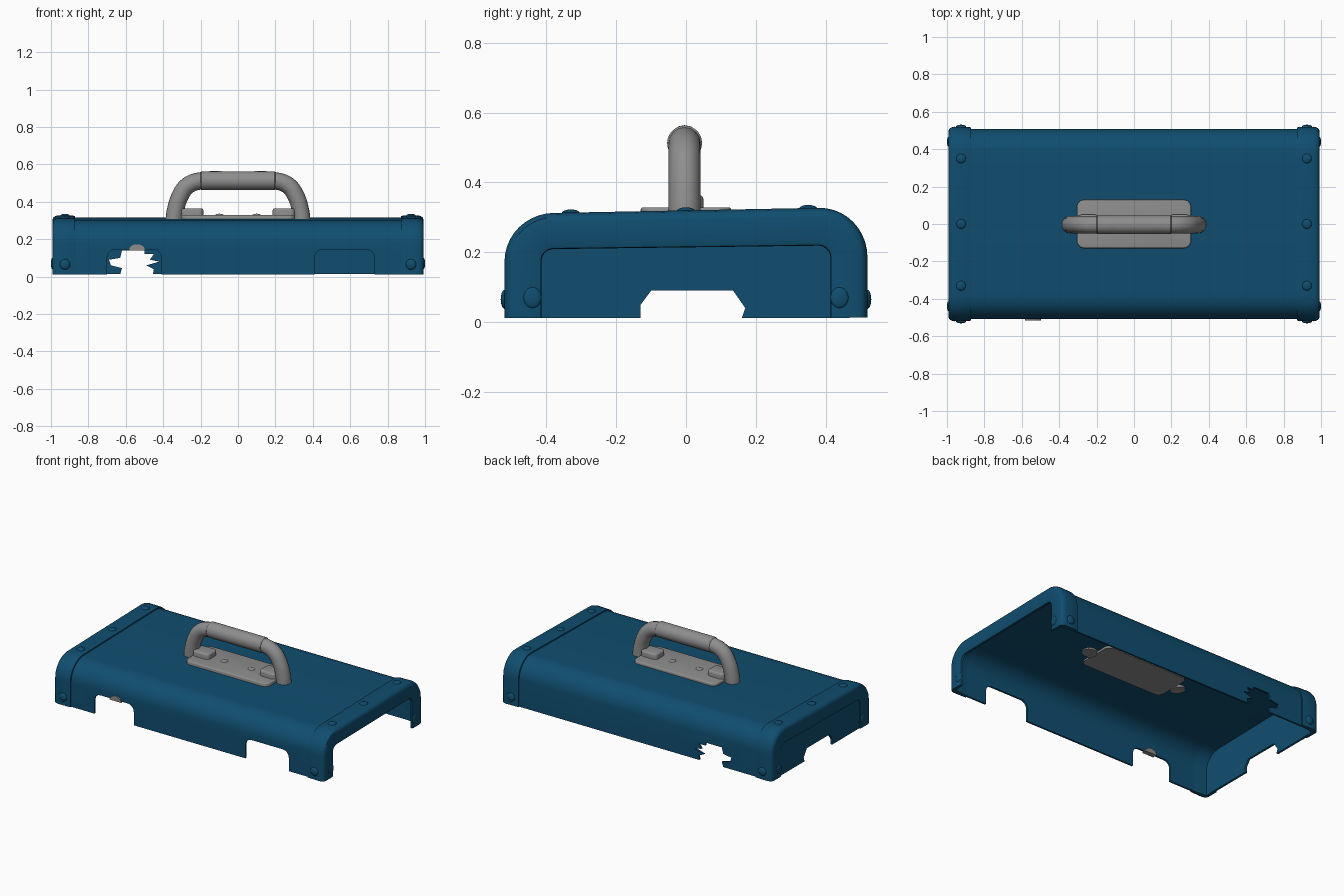
import bpy, bmesh, math
from mathutils import Vector

cube = bpy.data.objects.get("Cube")
if cube:
    bpy.data.objects.remove(cube, do_unlink=True)


def material(name, rgb):
    m = bpy.data.materials.new(name)
    m.use_nodes = True
    m.diffuse_color = (*rgb, 1)
    m.node_tree.nodes["Principled BSDF"].inputs["Base Color"].default_value = (*rgb, 1)
    return m


BLUE = material("deep blue", (0.005, 0.075, 0.16))
GREY = material("mid grey", (0.27, 0.27, 0.27))


def finish(ob, mat=None, angle=35):
    """Assign the colour and smooth everything but sharp edges."""
    if mat:
        ob.data.materials.clear()
        ob.data.materials.append(mat)
    bpy.ops.object.select_all(action="DESELECT")
    ob.select_set(True)
    bpy.context.view_layer.objects.active = ob
    bpy.ops.object.shade_smooth_by_angle(angle=math.radians(angle))
    return ob


def from_bmesh(name, bm, mat=None):
    bmesh.ops.recalc_face_normals(bm, faces=bm.faces)
    me = bpy.data.meshes.new(name)
    bm.to_mesh(me)
    bm.free()
    ob = bpy.data.objects.new(name, me)
    bpy.context.collection.objects.link(ob)
    return finish(ob, mat)


def arch(d, bottom=0.012, steps=10):
    """Rounded arch in (y, z), inset by d, with a slight rise to the back."""
    w, top, r = 0.52 - d, 0.32 - d, max(0.14 - d, 0.035)
    pts = [(-w, bottom)]
    for side, start in ((-1, math.pi), (1, math.pi / 2)):
        for i in range(steps + 1):
            a = start - i * math.pi / 2 / steps
            pts.append((side * (w - r) + r * math.cos(a), top - r + r * math.sin(a)))
    pts.append((w, bottom))
    return [(y, z * (1 + 0.06 * y)) for y, z in pts]


def loft(name, sections, mat):
    """Closed loop of (x, inset) sections swept around the arch."""
    bm = bmesh.new()
    rings = [[bm.verts.new((x, y, z)) for y, z in arch(d)] for x, d in sections]
    n = len(rings[0])
    for k, a in enumerate(rings):
        b = rings[(k + 1) % len(rings)]
        for i in range(n - 1):
            bm.faces.new((a[i], a[i + 1], b[i + 1], b[i]))
    bm.faces.new([r[0] for r in rings])
    bm.faces.new([r[-1] for r in rings])
    return from_bmesh(name, bm, mat)


def prism(name, pts, axis, lo, hi, mat=None):
    """Extrude a flat outline along the x or y axis."""
    bm = bmesh.new()
    place = (lambda p: (lo, p[0], p[1])) if axis == "x" else (lambda p: (p[0], lo, p[1]))
    face = bm.faces.new([bm.verts.new(place(p)) for p in pts])
    ext = bmesh.ops.extrude_face_region(bm, geom=[face])["geom"]
    move = Vector((hi - lo, 0, 0)) if axis == "x" else Vector((0, hi - lo, 0))
    bmesh.ops.translate(bm, vec=move, verts=[v for v in ext if isinstance(v, bmesh.types.BMVert)])
    return from_bmesh(name, bm, mat)


def box(name, size, loc, mat=None, along=2, corner=0.0, soft=0.0):
    """Box with its corners rounded along one axis, then softened edges."""
    bm = bmesh.new()
    bmesh.ops.create_cube(bm, size=1)
    for v in bm.verts:
        v.co = Vector(c * s + l for c, s, l in zip(v.co, size, loc))
    edges = [e for e in bm.edges
             if abs((e.verts[0].co - e.verts[1].co).normalized()[along]) > 0.9]
    bmesh.ops.bevel(bm, geom=edges, offset=corner, segments=6, profile=0.5, affect="EDGES")
    if soft:
        top = max(v.co.z for v in bm.verts)
        rim = [e for e in bm.edges if all(v.co.z > top - 1e-5 for v in e.verts)]
        bmesh.ops.bevel(bm, geom=rim, offset=soft, segments=3, profile=0.5, affect="EDGES")
    return from_bmesh(name, bm, mat)


def dome(name, loc, scale, mat):
    bm = bmesh.new()
    bmesh.ops.create_uvsphere(bm, u_segments=16, v_segments=10, radius=1)
    for v in bm.verts:
        v.co = Vector(c * s + l for c, s, l in zip(v.co, scale, loc))
    return from_bmesh(name, bm, mat)


def cut(ob, cutter):
    cutter.hide_render = True
    mod = ob.modifiers.new("cut", "BOOLEAN")
    mod.operation, mod.solver, mod.object = "DIFFERENCE", "EXACT", cutter
    bpy.context.view_layer.objects.active = ob
    bpy.ops.object.modifier_apply(modifier=mod.name)
    bpy.data.objects.remove(cutter, do_unlink=True)


# Thin lid, open underneath
lid = loft("lid_shell", [(-0.975, 0.011), (0.975, 0.011), (0.975, 0.023), (-0.975, 0.023)], BLUE)

# Two rounded latch openings at the front, a ragged break at the back
for x, width in ((-0.555, 0.29), (0.57, 0.32)):
    cut(lid, box("latch_cutter", (width, 0.2, 0.2), (x, -0.5, 0.045), along=1, corner=0.045))
ragged = [(-0.64, -0.02), (-0.62, 0.045), (-0.68, 0.06), (-0.69, 0.09), (-0.63, 0.1),
          (-0.62, 0.14), (-0.5, 0.14), (-0.5, 0.12), (-0.45, 0.12), (-0.47, 0.09),
          (-0.42, 0.08), (-0.49, 0.06), (-0.45, 0.04), (-0.46, -0.02)]
cut(lid, prism("break_cutter", ragged, "y", 0.4, 0.6))
finish(lid)

# Raised end frames with an inward lip
section = [(0.87, 0.012), (0.872, 0.004), (0.88, 0.002), (0.96, 0.0), (0.978, 0.004),
           (0.989, 0.013), (0.993, 0.027), (0.993, 0.095), (0.99, 0.104), (0.978, 0.106),
           (0.972, 0.03), (0.87, 0.022)]
for s, side in ((1, "left"), (-1, "right")):
    loft(side + "_end_frame", [(s * x, d) for x, d in section], BLUE)
    # Rivets on the frame top, sides and end
    for y in (-0.33, 0, 0.35):
        dome(side + "_top_rivet", (s * 0.925, y, 0.318 * (1 + 0.06 * y)), (0.026, 0.026, 0.011), BLUE)
    for t in (-1, 1):
        dome(side + "_side_rivet", (s * 0.925, t * 0.519, 0.065), (0.028, 0.012, 0.028), BLUE)
        dome(side + "_end_rivet", (s * 0.992, t * 0.44, 0.07), (0.008, 0.026, 0.03), BLUE)

# Closed end panel with a notch in its lower edge
notch = [(0.16, 0.012), (0.17, 0.04), (0.135, 0.09), (-0.10, 0.09), (-0.13, 0.05), (-0.13, 0.012)]
prism("right_end_panel", arch(0.05) + notch, "x", -0.984, -0.97, BLUE)

# Handle: base plate, end bosses, bent tube and thicker grip
box("handle_plate", (0.61, 0.26, 0.044), (0, 0, 0.307), GREY, corner=0.04, soft=0.008)
for s in (-1, 1):
    box("handle_boss", (0.12, 0.1, 0.045), (s * 0.245, 0, 0.342), GREY, corner=0.025, soft=0.012)
    dome("plate_screw", (s * 0.1, 0, 0.329), (0.022, 0.022, 0.007), GREY)

half = [(0.343, 0.285), (0.335, 0.35), (0.312, 0.425), (0.268, 0.487), (0.19, 0.513)]
path = [(-x, z) for x, z in half] + [(0, 0.513)] + half[::-1]
curve = bpy.data.curves.new("handle_tube", "CURVE")
curve.dimensions = "3D"
curve.bevel_depth = 0.046
curve.bevel_resolution = 6
curve.resolution_u = 8
curve.use_fill_caps = True
spline = curve.splines.new("BEZIER")
spline.bezier_points.add(len(path) - 1)
for p, (x, z) in zip(spline.bezier_points, path):
    p.co = (x, -0.004, z)
    p.handle_left_type = p.handle_right_type = "AUTO"
tube = bpy.data.objects.new("handle_tube", curve)
bpy.context.collection.objects.link(tube)
bpy.ops.object.select_all(action="DESELECT")
tube.select_set(True)
bpy.context.view_layer.objects.active = tube
bpy.ops.object.convert(target="MESH")
finish(bpy.context.view_layer.objects.active, GREY)

bpy.ops.mesh.primitive_cylinder_add(vertices=28, radius=0.05, depth=0.4,
                                    location=(0, -0.004, 0.513), rotation=(0, math.pi / 2, 0))
grip = bpy.context.object
grip.name = "handle_grip"
bevel = grip.modifiers.new("round", "BEVEL")
bevel.width, bevel.segments = 0.006, 2
finish(grip, GREY)

# Small latch remnant over the front right opening
tab = [(-0.54 + 0.042 * math.cos(a), 0.14 + 0.033 * math.sin(a))
       for a in (i * math.pi / 12 for i in range(13))]
prism("latch_tab", tab, "y", -0.517, -0.485, GREY)
